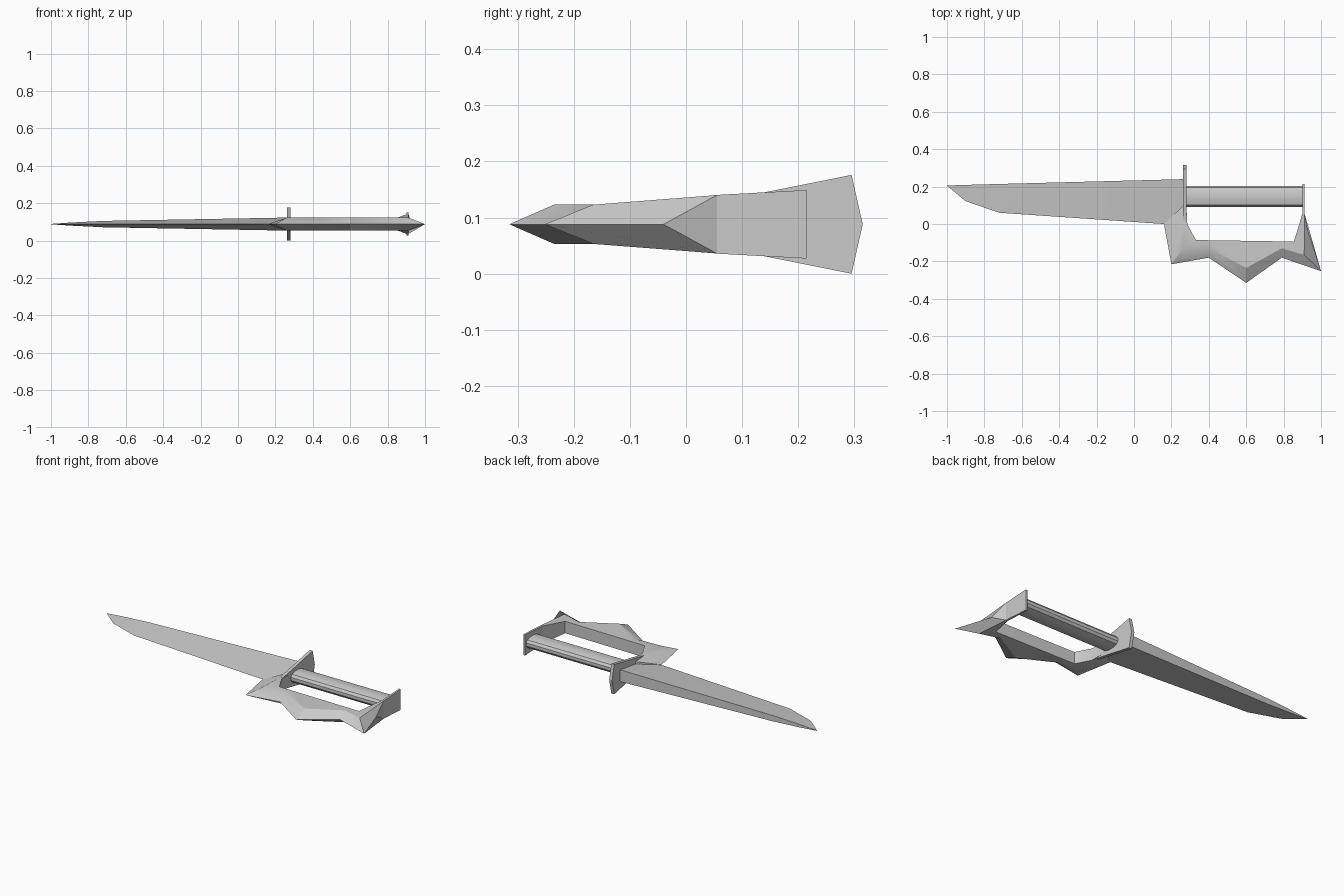
import bpy, bmesh
from math import radians

cube = bpy.data.objects.get("Cube")
if cube:
    bpy.data.objects.remove(cube)

MID = 0.088  # height of the symmetry plane

steel = bpy.data.materials.new("grey steel")
steel.use_nodes = True
GREY = (0.6, 0.6, 0.6, 1)
steel.diffuse_color = GREY
steel.node_tree.nodes["Principled BSDF"].inputs["Base Color"].default_value = GREY


def loft(name, rings, smooth=30):
    """Skin a list of equal-length closed rings and cap both ends."""
    bm = bmesh.new()
    rows = [[bm.verts.new((x, y, z + MID)) for x, y, z in r] for r in rings]
    n = len(rows[0])
    for a, b in zip(rows, rows[1:]):
        for i in range(n):
            j = (i + 1) % n
            bm.faces.new((a[i], a[j], b[j], b[i]))
    bm.faces.new(rows[0])
    bm.faces.new(rows[-1])
    bmesh.ops.remove_doubles(bm, verts=bm.verts, dist=1e-5)
    bmesh.ops.recalc_face_normals(bm, faces=bm.faces)
    mesh = bpy.data.meshes.new(name)
    bm.to_mesh(mesh)
    bm.free()
    mesh.materials.append(steel)
    obj = bpy.data.objects.new(name, mesh)
    bpy.context.collection.objects.link(obj)
    bpy.ops.object.select_all(action='DESELECT')
    obj.select_set(True)
    bpy.context.view_layer.objects.active = obj
    if smooth:
        bpy.ops.object.shade_smooth_by_angle(angle=radians(smooth))
    return obj


def plate(name, x0, x1, half):
    """Upright plate from a half outline of (y, half height)."""
    outline = half + [(y, -h) for y, h in reversed(half) if h]
    return loft(name, [[(x, y, h) for y, h in outline] for x in (x0, x1)], 0)


# Blade: wedge with a thick spine and a sharp front edge (x, spine y, edge y, half spine)
blade = [(-1, 0.206, 0.205, 0.001), (-0.9, 0.209, 0.122, 0.008),
         (-0.72, 0.214, 0.06, 0.017), (0.16, 0.237, 0, 0.033), (0.268, 0.24, 0, 0.035)]
loft("blade", [[(x, s, h), (x, e, 0), (x, s, -h)] for x, s, e, h in blade])

# Knuckle bow: flat inner band bevelled to a sharp outer ridge
# (inner x y, bevel x y, ridge x y, half thickness)
bow = [(0.28, 0.1, 0.265, 0.1, 0.16, 0, 0.03),
       (0.285, 0, 0.265, 0, 0.16, 0, 0.035),
       (0.33, -0.085, 0.26, -0.135, 0.2, -0.215, 0.035),
       (0.4, -0.087, 0.4, -0.13, 0.4, -0.18, 0.035),
       (0.6, -0.09, 0.6, -0.235, 0.6, -0.315, 0.035),
       (0.79, -0.093, 0.79, -0.13, 0.79, -0.18, 0.035),
       (0.855, -0.095, 0.91, -0.165, 1, -0.252, 0.035),
       (0.9, 0.055, 0.912, 0.055, 0.93, -0.04, 0.052)]
loft("knuckle_bow", [[(a, b, h), (c, d, h), (e, f, 0), (c, d, -h), (a, b, -h)]
                     for a, b, c, d, e, f, h in bow])

# Plates at either end of the grip
plate("guard_plate", 0.262, 0.281,
      [(0.315, 0), (0.295, 0.088), (0.14, 0.057), (0.02, 0.035)])
plate("pommel_plate", 0.9, 0.912, [(0.215, 0.061), (0.05, 0.052)])

# Grip: flattened, faceted bar
side = [(0.056, 0.009), (0.046, 0.023), (0.018, 0.031)]
upper = side + [(-y, z) for y, z in reversed(side)]
section = upper + [(y, -z) for y, z in reversed(upper)]
loft("grip", [[(x, 0.148 + y, z) for y, z in section] for x in (0.275, 0.905)])
